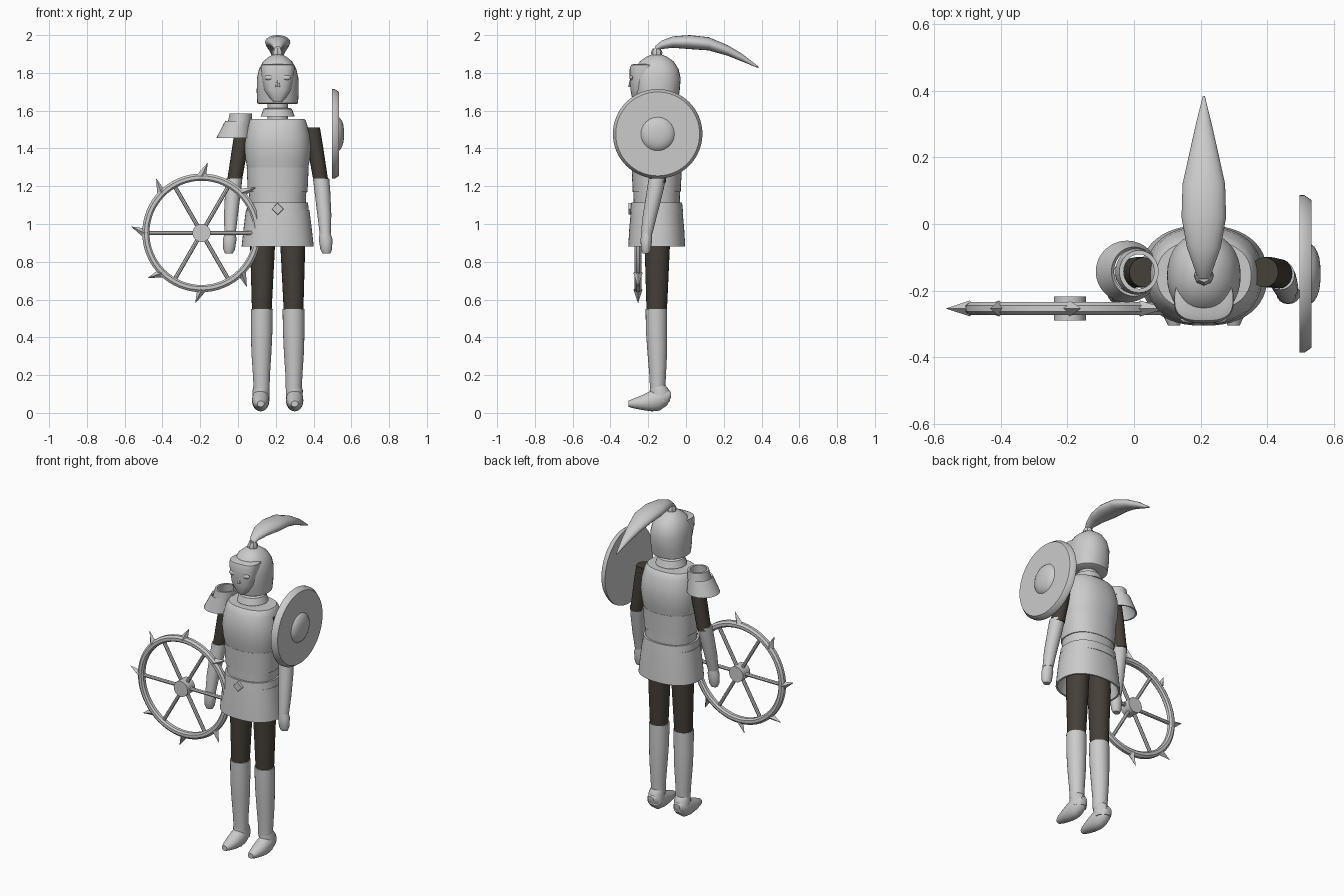
import bpy
import bmesh
import math
from mathutils import Vector

default_cube = bpy.data.objects.get("Cube")
if default_cube:
    bpy.data.objects.remove(default_cube, do_unlink=True)


def make_material(name, colour):
    material = bpy.data.materials.new(name)
    material.use_nodes = True
    material.diffuse_color = (*colour, 1)
    shader = material.node_tree.nodes["Principled BSDF"]
    shader.inputs["Base Color"].default_value = (*colour, 1)
    return material


STEEL = make_material("light steel", (0.6, 0.6, 0.6))
CLOTH = make_material("dark cloth", (0.06, 0.05, 0.04))
AXES = {
    "x": (Vector((0, 1, 0)), Vector((0, 0, 1))),
    "y": (Vector((1, 0, 0)), Vector((0, 0, 1))),
    "z": (Vector((1, 0, 0)), Vector((0, 1, 0))),
}
BODY_X, BODY_Y = 0.21, -0.15


def finish(name, bm, material, angle=35):
    """Turn a bmesh into a smooth shaded object that keeps its hard edges."""
    bmesh.ops.recalc_face_normals(bm, faces=bm.faces[:])
    mesh = bpy.data.meshes.new(name)
    bm.to_mesh(mesh)
    bm.free()
    for polygon in mesh.polygons:
        polygon.use_smooth = True
    mesh.set_sharp_from_angle(angle=math.radians(angle))
    mesh.materials.append(material)
    obj = bpy.data.objects.new(name, mesh)
    bpy.context.collection.objects.link(obj)
    return obj


def loft(name, rings, axis="z", material=STEEL, sides=32, power=2.0, closed=False, caps=True):
    """Skin a row of (x, y, z, radius_u, radius_v) superellipse rings."""
    bm = bmesh.new()
    u, v = AXES[axis]
    loops = []
    for x, y, z, radius_u, radius_v in rings:
        loop = []
        for i in range(sides):
            angle = math.tau * i / sides
            c, s = math.cos(angle), math.sin(angle)
            c = math.copysign(abs(c) ** (2 / power), c)
            s = math.copysign(abs(s) ** (2 / power), s)
            loop.append(bm.verts.new(Vector((x, y, z)) + u * c * radius_u + v * s * radius_v))
        loops.append(loop)
    pairs = list(zip(loops, loops[1:]))
    if closed:
        pairs.append((loops[-1], loops[0]))
    for low, high in pairs:
        for i in range(sides):
            j = (i + 1) % sides
            bm.faces.new((low[i], low[j], high[j], high[i]))
    if caps and not closed:
        bm.faces.new(loops[0])
        bm.faces.new(loops[-1])
    return finish(name, bm, material)


def body(name, rings, **options):
    """Loft (z, half_width, half_depth) rings around the body axis."""
    return loft(name, [(BODY_X, BODY_Y - 0.005, *ring) for ring in rings], **options)


def disc(name, centre, profile, axis, **options):
    """Lathe (offset, radius) pairs along an axis."""
    rings = []
    for offset, radius in profile:
        place = Vector(centre)
        place["xyz".index(axis)] += offset
        rings.append((*place, radius, radius))
    return loft(name, rings, axis, **options)


def rod(name, start, end, radius, tip, sides):
    """Straight tapered bar between two points."""
    start, end = Vector(start), Vector(end)
    bm = bmesh.new()
    bmesh.ops.create_cone(bm, cap_ends=True, segments=sides, radius1=radius,
                          radius2=tip, depth=(end - start).length)
    turn = (end - start).to_track_quat("Z", "Y").to_matrix()
    bmesh.ops.rotate(bm, verts=bm.verts[:], matrix=turn)
    bmesh.ops.translate(bm, verts=bm.verts[:], vec=(start + end) / 2)
    return finish(name, bm, STEEL)


# Torso armour: breastplate and overlapping bands
body("breastplate", [(1.29, .16, .13), (1.34, .17, .14), (1.41, .176, .148), (1.47, .17, .143),
                     (1.52, .158, .128), (1.545, .15, .116), (1.555, .142, .106)], power=2.3, sides=48)
body("waist_band", [(1.17, .158, .127), (1.3, .164, .133)], power=2.3, sides=48)
body("lower_band", [(1.09, .148, .122), (1.18, .152, .124)], power=2.3, sides=48)
body("belt", [(1.06, .166, .14), (1.115, .16, .134)], power=2.3, sides=48)
body("skirt", [(1.06, .14, .11), (.88, .18, .141), (.88, .191, .151), (.98, .18, .145),
               (1.075, .168, .136)], power=2.3, sides=48)
rod("belt_buckle", (BODY_X, -0.27, 1.08), (BODY_X, -0.305, 1.08), .035, .03, 4)

# Neck and collar
body("neck", [(1.54, .055, .055), (1.66, .055, .055)])
body("collar", [(1.57, .09, .09), (1.61, .075, .075), (1.615, .06, .06)])

# Helmet with face mask
body("helmet", [(1.635, .1, .1), (1.64, .108, .108), (1.7, .111, .121), (1.77, .11, .127),
                (1.82, .099, .116), (1.86, .077, .09), (1.885, .048, .056),
                (1.896, .024, .028), (1.9, .005, .005)], power=2.2)
loft("face_mask", [(BODY_X, -0.225, z, w, d) for z, w, d in
                   [(1.645, .025, .05), (1.67, .05, .061), (1.71, .073, .069), (1.77, .084, .073),
                    (1.82, .09, .073), (1.842, .088, .066), (1.848, .07, .05)]], power=2.8)
rod("nose", (BODY_X, -0.292, 1.725), (BODY_X, -0.288, 1.79), .014, .004, 8)
for side, label in ((1, "left"), (-1, "right")):
    bm = bmesh.new()
    bmesh.ops.create_uvsphere(bm, u_segments=16, v_segments=8, radius=1)
    bmesh.ops.scale(bm, vec=(.027, .012, .014), verts=bm.verts[:])
    bmesh.ops.translate(bm, vec=(BODY_X + side * .043, -0.287, 1.775), verts=bm.verts[:])
    finish(label + "_eye", bm, STEEL)

# Plume and its socket
body("plume_socket", [(1.89, .028, .028), (1.91, .03, .03), (1.93, .02, .02)], sides=8)
plume = [(-.165, 1.925, .017, .015), (-.13, 1.948, .03, .022), (-.07, 1.963, .051, .03),
         (.02, 1.963, .067, .037), (.12, 1.954, .064, .035), (.22, 1.919, .042, .028),
         (.3, 1.879, .024, .02), (.385, 1.828, .003, .004)]
loft("plume", [(BODY_X, *ring) for ring in plume], "y", sides=20)

# Arms and legs, mirrored about the body axis
for side, label in ((1, "left"), (-1, "right")):
    def limb(name, rings, **options):
        loft(label + name, [(BODY_X + side * ring[0], *ring[1:]) for ring in rings], **options)

    limb("_upper_arm", [(.23, -.15, 1.22, .039, .044), (.2, -.145, 1.4, .042, .046),
                        (.182, -.145, 1.51, .042, .045)], material=CLOTH, sides=20)
    limb("_forearm", [(.252, -.208, .95, .03, .031), (.247, -.19, 1.05, .037, .038),
                      (.236, -.163, 1.18, .042, .044), (.23, -.153, 1.24, .043, .045)], sides=20)
    limb("_hand", [(.258, -.212, .845, .021, .018), (.257, -.212, .865, .031, .026),
                   (.254, -.21, .92, .036, .031), (.25, -.207, .96, .027, .026)], sides=16)
    limb("_thigh", [(.084, -.155, .54, .052, .054), (.08, -.152, .89, .066, .067),
                    (.075, -.152, 1.02, .066, .067)], material=CLOTH, sides=24)
    limb("_shin", [(.085, -.15, .12, .042, .04), (.086, -.15, .2, .045, .044),
                   (.086, -.152, .32, .053, .052), (.085, -.156, .43, .057, .056),
                   (.084, -.157, .55, .058, .057)], sides=24)
    # Ankle cuff and tapering boot
    limb("_foot", [(.09, -.08, .095, .02, .016), (.09, -.1, .083, .037, .043),
                   (.09, -.14, .074, .045, .062), (.09, -.18, .064, .046, .056),
                   (.09, -.23, .055, .042, .04), (.09, -.28, .05, .03, .025),
                   (.09, -.305, .048, .018, .016)], axis="y", sides=20)
    limb("_ankle", [(.088, -.135, .06, .044, .05), (.088, -.14, .12, .045, .052),
                    (.086, -.148, .145, .04, .04)], sides=20)

# Two-piece hollow shoulder guard on the right arm
loft("shoulder_flare", [(-.021, -.143, 1.455, .094, .093), (0, -.143, 1.545, .068, .074),
                        (0, -.143, 1.535, .06, .066), (-.02, -.143, 1.455, .086, .085)], closed=True)
loft("shoulder_cup", [(.008, -.143, 1.53, .064, .07), (.015, -.143, 1.585, .059, .064),
                      (.015, -.143, 1.585, .046, .052), (.008, -.143, 1.53, .052, .058)], closed=True)

# Round shield with a domed boss
SHIELD = (0.5, BODY_Y, 1.477)
disc("shield", SHIELD, [(-.002, .237), (.012, .237), (.034, .222)], "x", sides=64)
disc("shield_boss", SHIELD, [(.03, .092), (.043, .081), (.051, .067), (.057, .05),
                             (.06, .03), (.061, .005)], "x")

# Spiked wheel
WHEEL = Vector((-0.193, -0.254, 0.953))


def on_wheel(degrees, radius):
    angle = math.radians(degrees)
    return WHEEL + Vector((math.cos(angle), 0, math.sin(angle))) * radius


disc("wheel_rim", WHEEL, [(-.019, .285), (-.019, .302), (-.009, .314), (.009, .314),
                          (.019, .302), (.019, .285), (.01, .276), (-.01, .276)],
     "y", sides=64, closed=True)
disc("wheel_hub", WHEEL, [(-.036, .048), (.036, .048)], "y", sides=24)
for i in range(6):
    rod("wheel_spoke", on_wheel(i * 60, .03), on_wheel(i * 60, .285), .011, .011, 8)
for i in range(8):
    rod("wheel_spike", on_wheel(i * 45, .3), on_wheel(i * 45 - 5, .372), .024, .001, 4)
